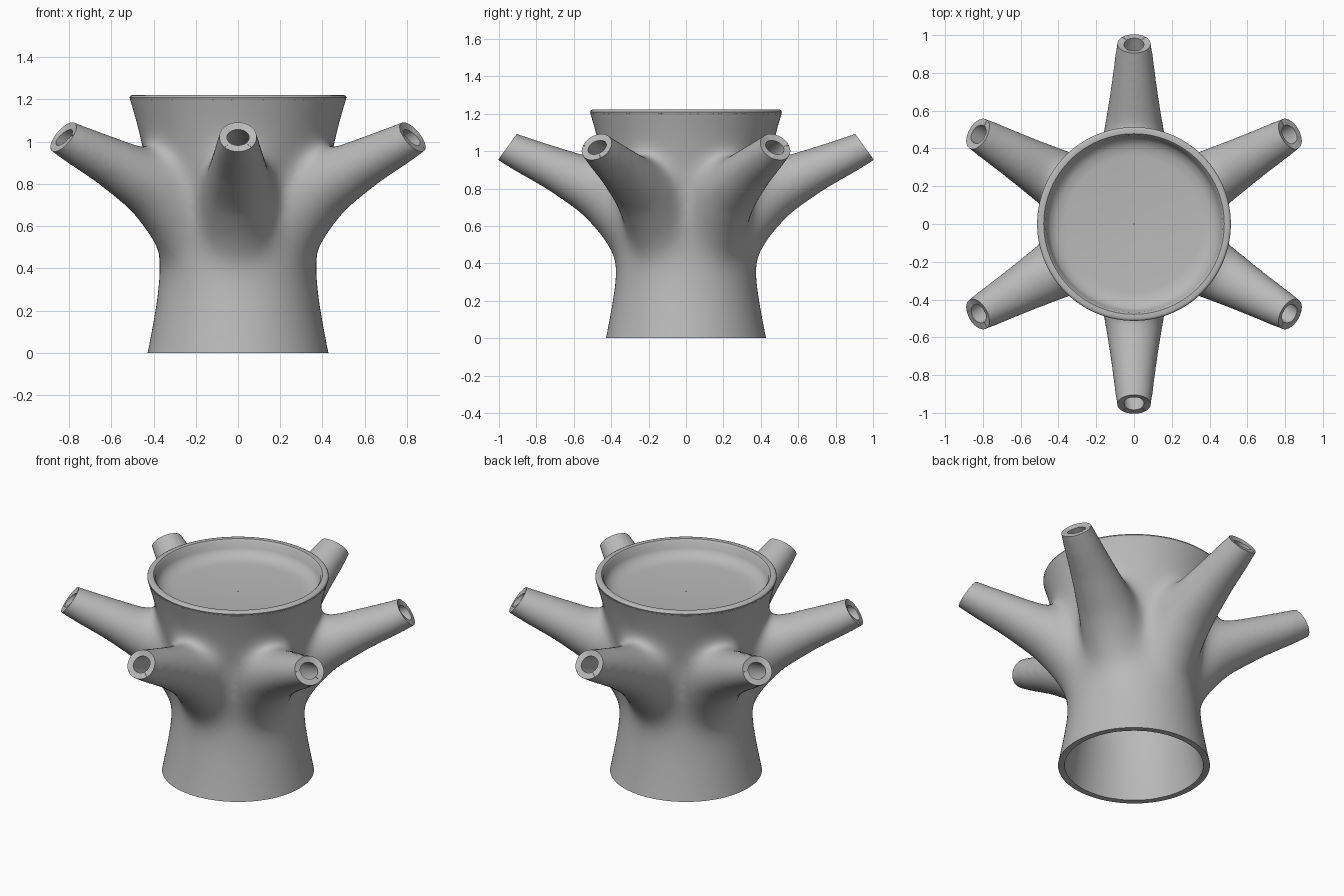
import bpy, bmesh, math
from mathutils import Vector, Matrix

cube = bpy.data.objects.get("Cube")
if cube:
    bpy.data.objects.remove(cube, do_unlink=True)

clay = bpy.data.materials.new("plain grey")
clay.use_nodes = True
GREY = (0.49, 0.49, 0.49, 1)
clay.diffuse_color = GREY
clay.node_tree.nodes["Principled BSDF"].inputs["Base Color"].default_value = GREY

ARM_ANGLES = [math.radians(30 + 60 * i) for i in range(6)]


def loft(bm, rings, closed=False):
    """Skin a list of point rings; cap both ends unless the loft is closed."""
    loops = [[bm.verts.new(p) for p in ring] for ring in rings]
    pairs = list(zip(loops, loops[1:]))
    if closed:
        pairs.append((loops[-1], loops[0]))
    for a, b in pairs:
        for i in range(len(a)):
            j = (i + 1) % len(a)
            bm.faces.new((a[i], a[j], b[j], b[i]))
    if not closed:
        bm.faces.new(loops[0][::-1])
        bm.faces.new(loops[-1])


def circle(radius, z, count=96):
    steps = [2 * math.pi * i / count for i in range(count)]
    return [Vector((radius * math.cos(a), radius * math.sin(a), z)) for a in steps]


def arm_rings(angle, count=40):
    """Tapered branch that rises inside the trunk and bends outward."""
    # reach, height, half width, half thickness
    path = [(0.16, 0.26, 0.15, 0.15), (0.21, 0.46, 0.17, 0.168),
            (0.31, 0.65, 0.185, 0.18), (0.47, 0.80, 0.172, 0.166),
            (0.70, 0.907, 0.132, 0.122), (0.955, 1.02, 0.09, 0.086),
            (1.12, 1.12, 0.078, 0.075)]
    turn = Matrix.Rotation(angle, 3, 'Z')
    rings = []
    for k, (r, z, w, h) in enumerate(path):
        a, b = path[max(k - 1, 0)], path[min(k + 1, len(path) - 1)]
        d = Vector((b[0] - a[0], 0, b[1] - a[1])).normalized()
        up = Vector((-d.z, 0, d.x))
        rings.append([turn @ (Vector((r, 0, z)) + up * h * math.sin(t)
                              + Vector((0, w * math.cos(t), 0)))
                      for t in (2 * math.pi * i / count for i in range(count))])
    return rings


def make_object(name, bm):
    bmesh.ops.recalc_face_normals(bm, faces=bm.faces)
    mesh = bpy.data.meshes.new(name)
    bm.to_mesh(mesh)
    bm.free()
    mesh.materials.append(clay)
    obj = bpy.data.objects.new(name, mesh)
    bpy.context.collection.objects.link(obj)
    return obj


def activate(obj):
    bpy.ops.object.select_all(action='DESELECT')
    obj.select_set(True)
    bpy.context.view_layer.objects.active = obj


def apply_all(obj):
    activate(obj)
    for mod in list(obj.modifiers):
        bpy.ops.object.modifier_apply(modifier=mod.name)


# Trunk and branches fused into one skin
bm = bmesh.new()
trunk = [(-0.3, 0.5), (0, 0.432), (0.1, 0.413), (0.2, 0.395), (0.3, 0.38),
         (0.45, 0.37), (0.65, 0.385), (0.82, 0.42), (0.95, 0.45),
         (1.05, 0.473), (1.13, 0.493), (1.2, 0.516), (1.5, 0.6)]
loft(bm, [circle(r, z) for z, r in trunk])
for angle in ARM_ANGLES:
    loft(bm, arm_rings(angle))
shell = make_object("branching_vase_shell", bm)
remesh = shell.modifiers.new("fuse", 'REMESH')
remesh.mode = 'VOXEL'
remesh.voxel_size = 0.014
apply_all(shell)

# Light smoothing everywhere, broad blending where branches meet the trunk
joint = shell.vertex_groups.new(name="joint")
for v in shell.data.vertices:
    reach = math.hypot(v.co.x, v.co.y)
    joint.add([v.index], min(1, max(0, (0.9 - reach) / 0.35)), 'REPLACE')
for name, steps, group in (("soften", 16, ""), ("blend", 170, "joint")):
    smooth = shell.modifiers.new(name, 'SMOOTH')
    smooth.factor = 0.5
    smooth.iterations = steps
    smooth.vertex_group = group
apply_all(shell)

# Open the base, the mouth and the branch tips with flat cuts
bm = bmesh.new()
bm.from_mesh(shell.data)
cuts = [(Vector((0, 0, 0)), Vector((0, 0, -1))),
        (Vector((0, 0, 1.2)), Vector((0, 0, 1)))]
for a in ARM_ANGLES:
    c, s = math.cos(a), math.sin(a)
    cuts.append((Vector((0.955 * c, 0.955 * s, 1.022)),
                 Vector((0.81 * c, 0.81 * s, 0.58))))
for point, normal in cuts:
    bmesh.ops.bisect_plane(bm, geom=bm.verts[:] + bm.edges[:] + bm.faces[:],
                           plane_co=point, plane_no=normal, clear_outer=True)
bmesh.ops.remove_doubles(bm, verts=bm.verts, dist=0.002)
bmesh.ops.recalc_face_normals(bm, faces=bm.faces)
bm.to_mesh(shell.data)
bm.free()

# Wall thickness
wall = shell.modifiers.new("wall", 'SOLIDIFY')
wall.thickness = 0.036
wall.offset = -1
apply_all(shell)
for v in shell.data.vertices:
    v.co.z = max(v.co.z, 0)

# Rounded lip with a shallow dish closing the mouth
bm = bmesh.new()
dish = [(0.485, 1.17), (0.51, 1.198), (0.513, 1.21), (0.509, 1.218), (0.5, 1.222),
        (0.478, 1.22), (0.468, 1.208), (0.46, 1.17), (0.445, 1.145),
        (0.41, 1.124), (0.36, 1.118), (0.002, 1.115), (0.002, 1.085),
        (0.42, 1.085), (0.46, 1.12)]
loft(bm, [circle(r, z) for r, z in dish], closed=True)
top = make_object("top_dish", bm)

for obj in (shell, top):
    activate(obj)
    bpy.ops.object.shade_smooth_by_angle(angle=math.radians(40))
